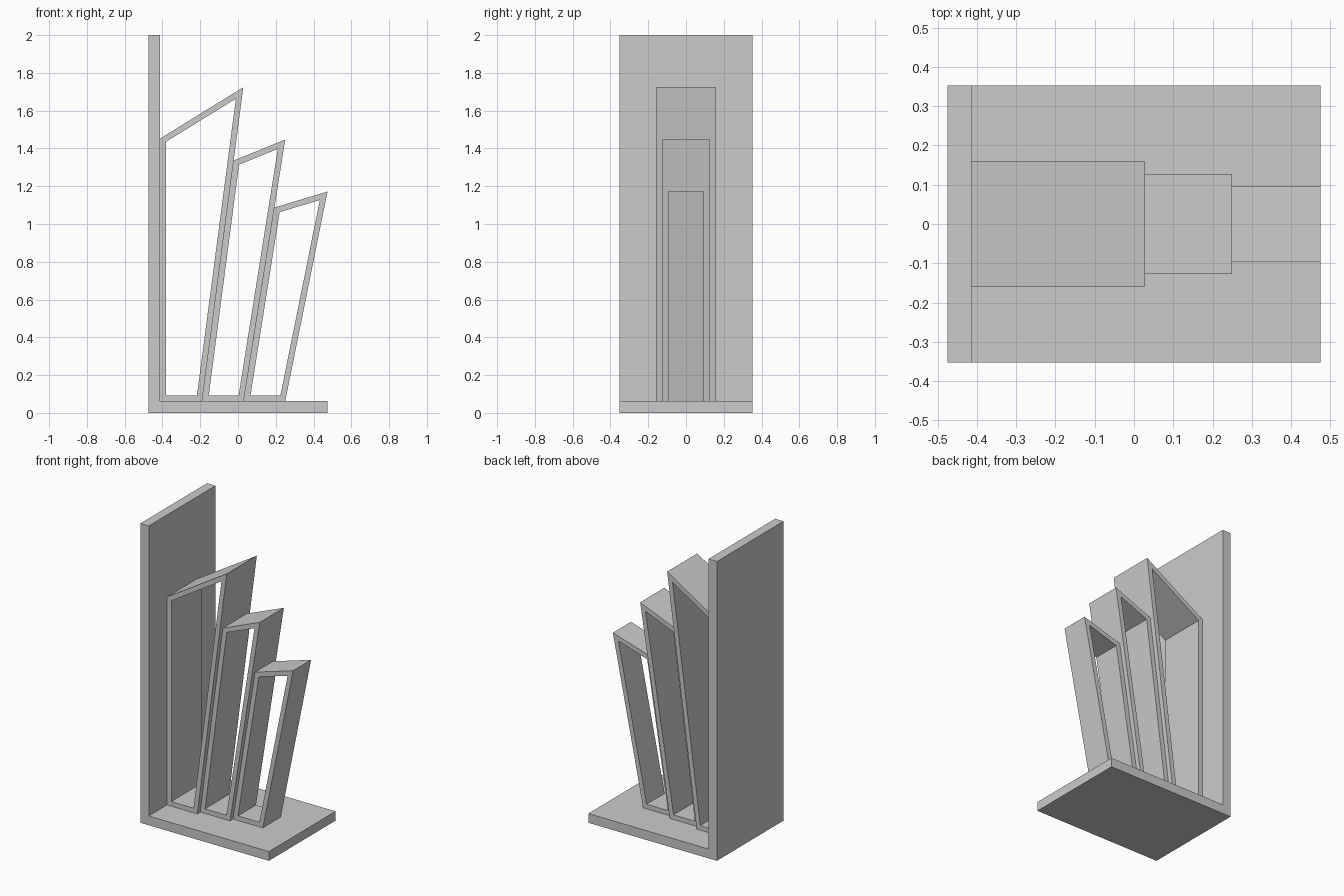
import bpy
import bmesh
from mathutils import Vector

if "Cube" in bpy.data.objects:
    bpy.data.objects.remove(bpy.data.objects["Cube"])

T = 0.062   # thickness of base and back panel
WALL = 0.031  # thickness of the frame walls


def make_object(name, bm):
    bmesh.ops.recalc_face_normals(bm, faces=bm.faces)
    mesh = bpy.data.meshes.new(name)
    bm.to_mesh(mesh)
    bm.free()
    obj = bpy.data.objects.new(name, mesh)
    bpy.context.collection.objects.link(obj)
    return obj


def inset(points, d):
    """Offset a counter-clockwise convex outline inwards by d."""
    pts = [Vector(p) for p in points]
    n = len(pts)
    result = []
    for i in range(n):
        a = (pts[i] - pts[i - 1]).normalized()
        b = (pts[(i + 1) % n] - pts[i]).normalized()
        na, nb = Vector((-a.y, a.x)), Vector((-b.y, b.x))
        result.append(pts[i] + (na + nb) * d / (1 + na.dot(nb)))
    return result


def prism(name, outline, half_depth):
    """Extrude an x-z outline along y."""
    bm = bmesh.new()
    face = bm.faces.new([bm.verts.new((x, -half_depth, z)) for x, z in outline])
    out = bmesh.ops.extrude_face_region(bm, geom=[face])
    verts = [g for g in out["geom"] if isinstance(g, bmesh.types.BMVert)]
    bmesh.ops.translate(bm, verts=verts, vec=(0, 2 * half_depth, 0))
    return make_object(name, bm)


def open_frame(name, outline, half_depth):
    """Hollow four-sided tube, open at front and back."""
    bm = bmesh.new()
    loops = [[bm.verts.new((x, y, z)) for x, z in pts]
             for pts, y in ((outline, -half_depth), (inset(outline, WALL), -half_depth),
                            (inset(outline, WALL), half_depth), (outline, half_depth))]
    n = len(outline)
    for k in range(4):
        a, b = loops[k], loops[(k + 1) % 4]
        for i in range(n):
            j = (i + 1) % n
            bm.faces.new((a[i], a[j], b[j], b[i]))
    return make_object(name, bm)


# L-shaped base with upright back panel
prism("base_and_back_panel",
      [(-0.475, 0), (0.475, 0), (0.475, T), (-0.475 + T, T), (-0.475 + T, 2), (-0.475, 2)],
      0.352)

# Three leaning frames, stepping down in height and depth
open_frame("tall_frame",
           [(-0.413, T), (-0.19, T), (0.028, 1.724), (-0.413, 1.452)], 0.159)
open_frame("middle_frame",
           [(-0.19, T), (0.03, T), (0.25, 1.447), (-0.023, 1.336)], 0.127)
open_frame("short_frame",
           [(0.03, T), (0.25, T), (0.474, 1.172), (0.193, 1.087)], 0.095)
